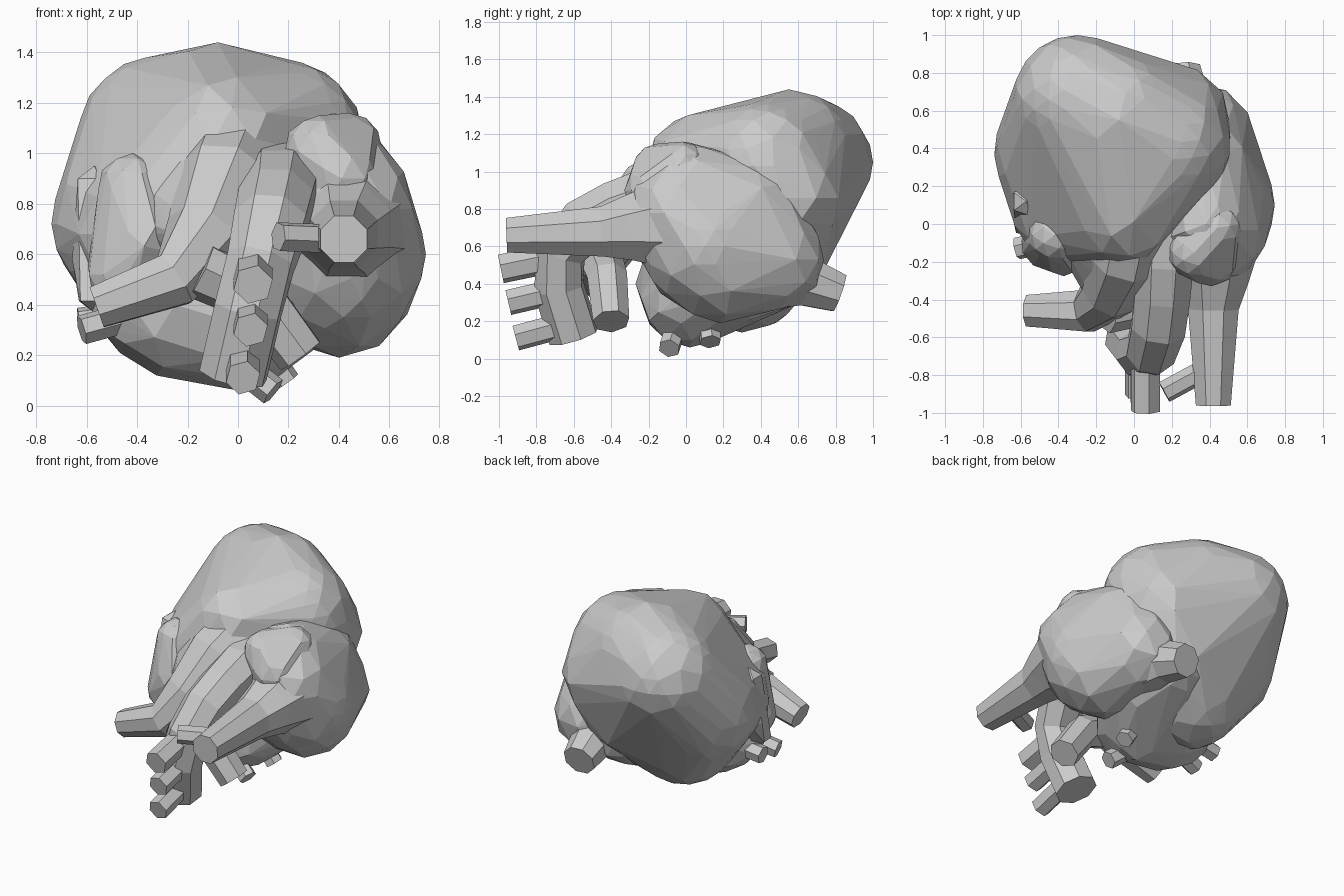
import bpy, bmesh, math
from mathutils import Vector


def finish(name, bm):
    bmesh.ops.recalc_face_normals(bm, faces=bm.faces[:])
    me = bpy.data.meshes.new(name)
    bm.to_mesh(me)
    bm.free()
    ob = bpy.data.objects.new(name, me)
    bpy.context.collection.objects.link(ob)
    return ob


def lump(name, balls, merge=0.07):
    """Faceted mass: convex hull around balls (x, y, z, radius)."""
    bm = bmesh.new()
    for i, (x, y, z, r) in enumerate(balls):
        made = bmesh.ops.create_icosphere(bm, subdivisions=3, radius=r)["verts"]
        a = 0.7 * i
        for v in made:
            c = v.co
            v.co = Vector((c.x * math.cos(a) - c.y * math.sin(a) + x,
                           c.x * math.sin(a) + c.y * math.cos(a) + y, c.z + z))
    pts = [v.co.copy() for v in bm.verts]
    bm.free()
    # Hull once, thin out close points, then hull again for clean facets
    for thin in (True, False):
        bm = bmesh.new()
        for p in pts:
            bm.verts.new(p)
        bmesh.ops.convex_hull(bm, input=bm.verts[:])
        bmesh.ops.delete(bm, geom=[v for v in bm.verts if not v.link_faces], context="VERTS")
        if thin:
            pts = []
            for v in bm.verts:
                if all((v.co - p).length > merge for p in pts):
                    pts.append(v.co.copy())
            bm.free()
    return finish(name, bm)


def vessel(name, path, sides=8):
    """Faceted tube through (x, y, z, radius) with closed ends."""
    bm = bmesh.new()
    pts = [Vector(p[:3]) for p in path]
    rings, side = [], None
    for i, p in enumerate(pts):
        t = (pts[min(i + 1, len(pts) - 1)] - pts[max(i - 1, 0)]).normalized()
        if side is None:
            side = t.orthogonal()
        side = (side - t * side.dot(t)).normalized()
        up = t.cross(side)
        ring = []
        for k in range(sides):
            a = math.tau * (k + 0.5) / sides
            ring.append(bm.verts.new(p + (side * math.cos(a) + up * math.sin(a)) * path[i][3]))
        rings.append(ring)
    for a, b in zip(rings, rings[1:]):
        for k in range(sides):
            n = (k + 1) % sides
            bm.faces.new((a[k], a[n], b[n], b[k]))
    bm.faces.new(rings[0][::-1])
    bm.faces.new(rings[-1])
    return finish(name, bm)


# Main muscular chambers
lump("ventricles", [
    (-0.30, 0.66, 1.05, 0.34), (-0.08, 0.55, 1.10, 0.34), (0.17, 0.42, 1.03, 0.34),
    (0.22, 0.55, 0.86, 0.29), (0.08, 0.5, 0.62, 0.28), (-0.38, 0.38, 0.72, 0.36),
    (-0.05, 0.06, 1.04, 0.27), (-0.2, 0.3, 0.5, 0.36), (-0.36, 0.06, 0.68, 0.28)], 0.1)
lump("lower_atrium", [
    (-0.25, 0.02, 0.40, 0.29), (0.0, 0.02, 0.32, 0.26), (0.22, 0.3, 0.45, 0.25),
    (-0.40, 0.0, 0.40, 0.19), (0.12, 0.5, 0.48, 0.22)], 0.1)
lump("right_atrium", [
    (0.40, 0.10, 0.60, 0.345), (0.42, -0.05, 0.78, 0.28), (0.36, 0.47, 0.53, 0.27),
    (0.40, 0.18, 0.50, 0.31), (0.35, 0.34, 0.80, 0.26), (0.38, 0.0, 0.94, 0.22)], 0.1)

# Ear-shaped pouches
lump("right_pouch", [
    (0.32, -0.15, 1.01, 0.14), (0.40, -0.17, 0.90, 0.16), (0.44, -0.02, 1.03, 0.13)])
lump("left_pouch", [
    (-0.42, -0.06, 0.86, 0.14), (-0.46, -0.10, 0.52, 0.14), (-0.37, -0.17, 0.66, 0.11)])
lump("left_pouch_edge", [
    (-0.57, 0.12, 0.86, 0.09), (-0.57, 0.0, 0.45, 0.08), (-0.58, 0.10, 0.6, 0.08)])

# Outflow trunk, its broad root and its two branches
lump("outflow_root", [
    (0.0, 0.05, 1.02, 0.22), (-0.1, -0.12, 0.82, 0.21), (-0.2, 0.0, 0.75, 0.24),
    (-0.13, -0.32, 0.68, 0.14)])
vessel("outflow_trunk", [
    (0.0, 0.05, 1.0, 0.20), (-0.05, -0.18, 0.88, 0.20), (-0.13, -0.36, 0.68, 0.16),
    (-0.25, -0.46, 0.50, 0.12), (-0.56, -0.46, 0.39, 0.09)])
vessel("trunk_right_branch", [
    (-0.15, -0.46, 0.54, 0.12), (0.08, -0.42, 0.43, 0.11), (0.25, -0.40, 0.20, 0.10)], 7)

# Arched main artery and its three branches
vessel("main_artery", [
    (0.17, 0.0, 0.90, 0.16), (0.16, -0.20, 0.86, 0.17), (0.15, -0.38, 0.80, 0.16),
    (0.13, -0.54, 0.72, 0.155), (0.09, -0.67, 0.57, 0.14), (0.04, -0.68, 0.38, 0.14),
    (-0.02, -0.60, 0.12, 0.14)])
for i, (x, y, z, r) in enumerate([(0.06, -0.99, 0.48, 0.08), (0.05, -0.95, 0.30, 0.07),
                                  (0.02, -0.91, 0.11, 0.07)]):
    vessel(f"artery_branch_{i + 1}", [(x, -0.65, z + 0.07, r), (x, y, z, r)], 6)

# Great veins
vessel("upper_vein", [
    (0.42, -0.96, 0.66, 0.10), (0.42, -0.45, 0.68, 0.145), (0.43, -0.30, 0.70, 0.19),
    (0.43, -0.1, 0.72, 0.26)])
vessel("upper_vein_side_branch", [(0.40, -0.76, 0.66, 0.06), (0.16, -0.89, 0.67, 0.06)], 6)
vessel("lower_vein", [(0.30, 0.45, 0.46, 0.22), (0.27, 0.65, 0.41, 0.14),
                      (0.25, 0.82, 0.35, 0.11)])

# Small vein stubs
for i, (a, b) in enumerate([
        ((-0.40, -0.08, 0.36), (-0.62, -0.13, 0.30)), ((-0.42, 0.06, 0.36), (-0.63, 0.05, 0.33)),
        ((0.02, -0.06, 0.15), (0.14, -0.09, 0.055)), ((0.10, 0.12, 0.22), (0.19, 0.13, 0.09))]):
    vessel(f"vein_stub_{i + 1}", [(*a, 0.06), (*b, 0.06)], 6)
